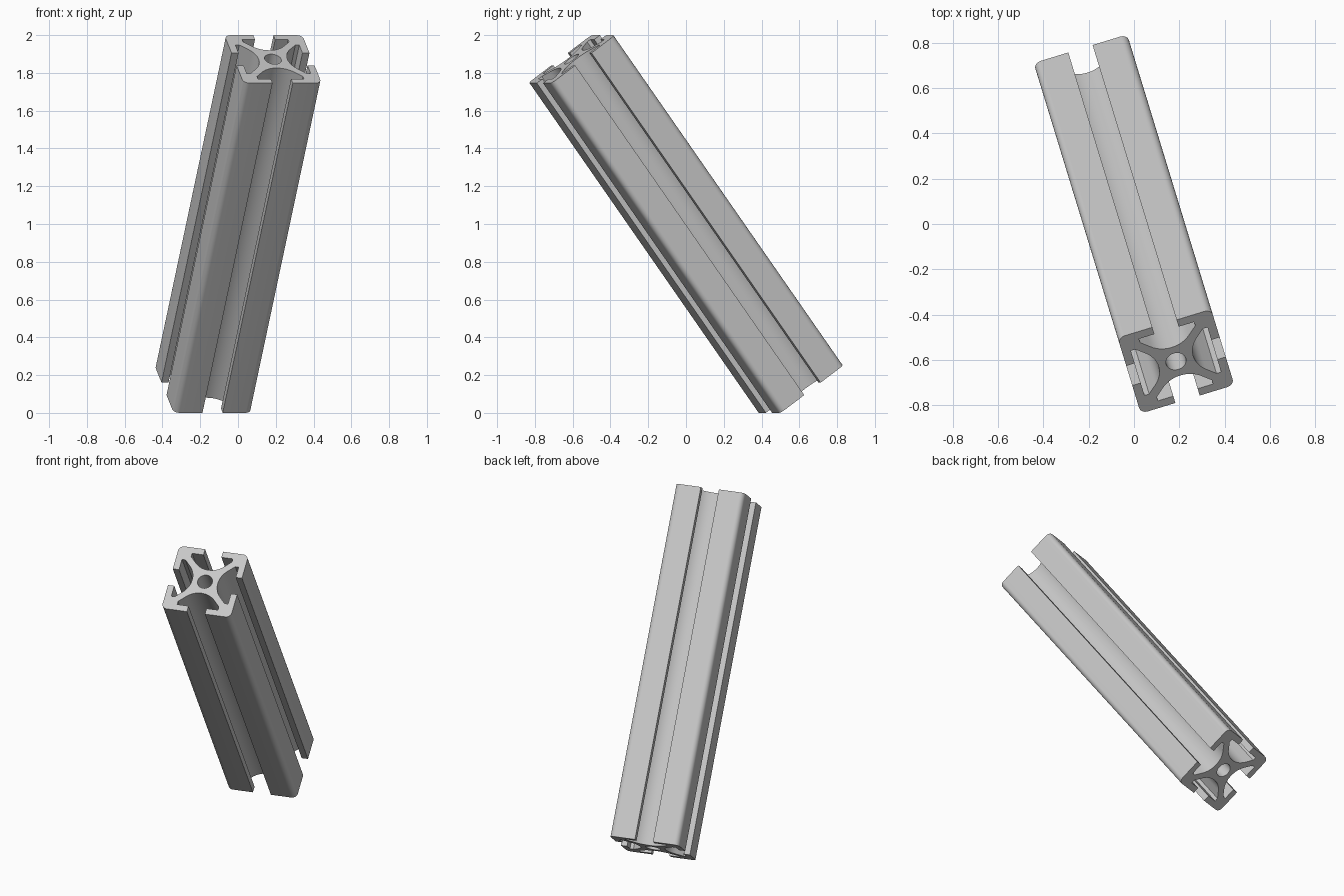
import bpy, bmesh
from math import radians, sin, cos, sqrt
from mathutils import Matrix, Vector

if "Cube" in bpy.data.objects:
    bpy.data.objects.remove(bpy.data.objects["Cube"], do_unlink=True)

# Rail dimensions, as fractions of the square section
WIDTH = 0.4315
LENGTH = 5 * WIDTH
UNIT = WIDTH / 20
TILT, HEADING = radians(36), radians(17)

half, corner_r = 10, 1.5
slot, lip, cavity = 2.6, 8.2, 5.9      # slot half width, lip underside, cavity half width
web, floor, bore_r = 1.3, 3.7, 2.1     # web offset, slot floor height, bore radius


def arc(cx, cy, r, start, end, steps):
    angles = [radians(start + (end - start) * i / steps) for i in range(steps + 1)]
    return [(cx + r * cos(a), cy + r * sin(a)) for a in angles]


def quarter():
    """Rounded corner followed by one undercut slot."""
    r = (floor - web) / (sqrt(2) - 1)   # slot floor curves smoothly into the webs
    c = half - corner_r
    side = [(slot, half), (slot, lip), (cavity, lip), (cavity, cavity + web)]
    bowl = arc(0, floor + r, r, -45, -135, 14)
    mirrored = [(-x, y) for x, y in reversed(side)]
    return arc(c, c, corner_r, 0, 90, 8) + side + bowl + mirrored


def add_loop(bm, points):
    verts = [bm.verts.new((x * UNIT, y * UNIT, -LENGTH / 2)) for x, y in points]
    return [bm.edges.new((v, verts[i - 1])) for i, v in enumerate(verts)]


# Outline: the quarter turned four times, plus the central bore
outline = []
for k in range(4):
    turn = Matrix.Rotation(radians(90 * k), 2)
    outline += [tuple(turn @ Vector(p)) for p in quarter()]
bore = arc(0, 0, bore_r, 0, 360, 32)[:-1]

bm = bmesh.new()
edges = add_loop(bm, outline) + add_loop(bm, bore)
bmesh.ops.triangle_fill(bm, use_beauty=True, edges=edges)

# Extrude the section to full length
result = bmesh.ops.extrude_face_region(bm, geom=bm.faces[:], use_keep_orig=True)
top = [g for g in result["geom"] if isinstance(g, bmesh.types.BMVert)]
bmesh.ops.translate(bm, verts=top, vec=(0, 0, LENGTH))
bmesh.ops.recalc_face_normals(bm, faces=bm.faces[:])
mesh = bpy.data.meshes.new("slotted_rail")
bm.to_mesh(mesh)
bm.free()

# Tilted rail
rail = bpy.data.objects.new("slotted_rail", mesh)
bpy.context.collection.objects.link(rail)
rail.rotation_euler = (TILT, 0, HEADING)
rail.location = (0, 0, 1)

# Plain aluminium grey
grey = bpy.data.materials.new("aluminium_grey")
grey.use_nodes = True
colour = (0.57, 0.57, 0.57, 1)
grey.diffuse_color = colour
grey.node_tree.nodes["Principled BSDF"].inputs["Base Color"].default_value = colour
mesh.materials.append(grey)

bpy.ops.object.select_all(action="DESELECT")
rail.select_set(True)
bpy.context.view_layer.objects.active = rail
bpy.ops.object.shade_smooth_by_angle(angle=radians(30))
